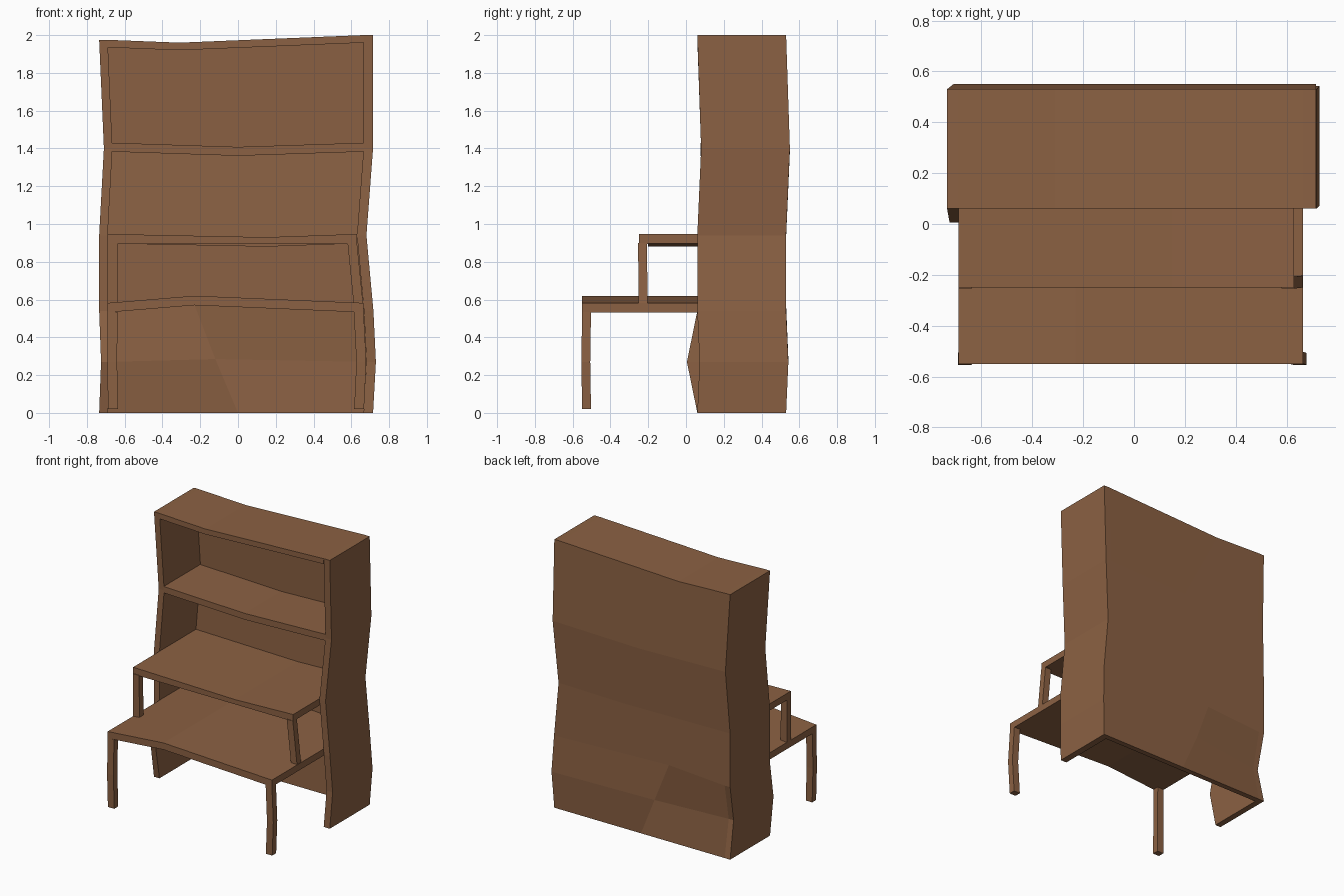
import bpy
import bmesh

cube = bpy.data.objects.get("Cube")
if cube:
    bpy.data.objects.remove(cube)

wood = bpy.data.materials.new("brown wood")
wood.use_nodes = True
colour = (0.26, 0.12, 0.056, 1)
wood.diffuse_color = colour
wood.node_tree.nodes["Principled BSDF"].inputs["Base Color"].default_value = colour


def slab(name, grid_a, grid_b):
    """Closed solid between two equal grids of points."""
    bm = bmesh.new()
    a, b = [[[bm.verts.new(p) for p in row] for row in g] for g in (grid_a, grid_b)]
    rows, cols = len(a), len(a[0])
    for g in (a, b):
        for i in range(rows - 1):
            for j in range(cols - 1):
                bm.faces.new((g[i][j], g[i][j + 1], g[i + 1][j + 1], g[i + 1][j]))
    # Rim
    rim = [(0, j) for j in range(cols)] + [(i, cols - 1) for i in range(1, rows)]
    rim += [(rows - 1, j) for j in range(cols - 2, -1, -1)]
    rim += [(i, 0) for i in range(rows - 2, 0, -1)]
    for (i, j), (k, l) in zip(rim, rim[1:] + rim[:1]):
        bm.faces.new((a[i][j], a[k][l], b[k][l], b[i][j]))
    bmesh.ops.recalc_face_normals(bm, faces=bm.faces)
    mesh = bpy.data.meshes.new(name)
    bm.to_mesh(mesh)
    bm.free()
    mesh.materials.append(wood)
    obj = bpy.data.objects.new(name, mesh)
    bpy.context.collection.objects.link(obj)
    return obj


def band(name, edge_a, edge_b, y0, y1, shifts=None):
    """Crooked board between two x-z edges, running from y0 to y1."""
    shifts = shifts or [0] * len(edge_a)
    grids = [[[(x, y + s, z) for (x, z), s in zip(edge, shifts)] for y in (y0, y1)]
             for edge in (edge_a, edge_b)]
    return slab(name, *grids)


def plank(name, top, y0, y1, thick=0.05, shift=0):
    return band(name, top, [(x, z - thick) for x, z in top], y0, y1, [shift] * len(top))


FRONT, BACK, INNER_BACK = 0.06, 0.53, 0.49

# Crooked side panels
heights = [0, 0.27, 0.54, 0.94, 1.4]
left_z = heights + [1.975]
right_z = heights + [2.0]
left_out = [-0.735, -0.725, -0.735, -0.735, -0.71, -0.735]
left_in = [-0.69, -0.685, -0.69, -0.69, -0.665, -0.69]
right_out = [0.715, 0.73, 0.717, 0.68, 0.715, 0.715]
right_in = [0.665, 0.68, 0.667, 0.63, 0.665, 0.665]
bow = [0, 0.012, 0, 0, 0.02, 0]
dent = [0, -0.055, 0, 0, 0.02, 0]
band("right_side_panel", list(zip(left_out, left_z)), list(zip(left_in, left_z)),
     FRONT, BACK, dent)
band("left_side_panel", list(zip(right_out, right_z)), list(zip(right_in, right_z)),
     FRONT, BACK, bow)

# Back panel, bent along the same rows
mid = [(0, 0), (-0.12, 0.285), (-0.23, 0.57), (0.15, 0.93), (0, 1.385), (-0.31, 1.96)]
outer, inner = [], []
for xl, zl, (xm, zm), xr, zr, sl, s in zip(left_in, left_z, mid, right_in, right_z, dent, bow):
    row = [(xl, BACK + sl, zl), (xm, BACK + s, zm), (xr, BACK + s, zr)]
    outer.append(row)
    inner.append([(x, y - BACK + INNER_BACK, z) for x, y, z in row])
slab("back_panel", outer, inner)

# Top board and inner shelf
plank("top_board", [(-0.69, 1.975), (-0.31, 1.96), (0.665, 2.0)], FRONT, BACK, 0.04)
plank("upper_shelf", [(-0.667, 1.43), (0, 1.408), (0.667, 1.43)], FRONT, INNER_BACK, 0.047, 0.017)

# Raised shelf with a straight-bottomed front rail
raised = [(-0.69, 0.947), (0.15, 0.93), (0.63, 0.947)]
plank("raised_shelf", raised, -0.2, INNER_BACK)
band("raised_shelf_rail", raised, [(x, 0.895) for x, z in raised], -0.25, -0.2)

# Desk top
plank("desk_top", [(-0.69, 0.582), (-0.23, 0.62), (0.665, 0.582)], -0.55, INNER_BACK)


def post(name, edge, y0, width=0.052):
    return band(name, edge, [(x + width, z) for x, z in edge], y0, y0 + 0.047,
                [0, -0.004, 0][:len(edge)])


# Shelf posts and desk legs
post("right_shelf_post", [(-0.69, 0.57), (-0.69, 0.9)], -0.25)
post("left_shelf_post", [(0.613, 0.57), (0.58, 0.9)], -0.25, 0.05)
post("right_desk_leg", [(-0.688, 0.02), (-0.692, 0.27), (-0.69, 0.535)], -0.55)
post("left_desk_leg", [(0.615, 0.02), (0.627, 0.27), (0.613, 0.535)], -0.55)
